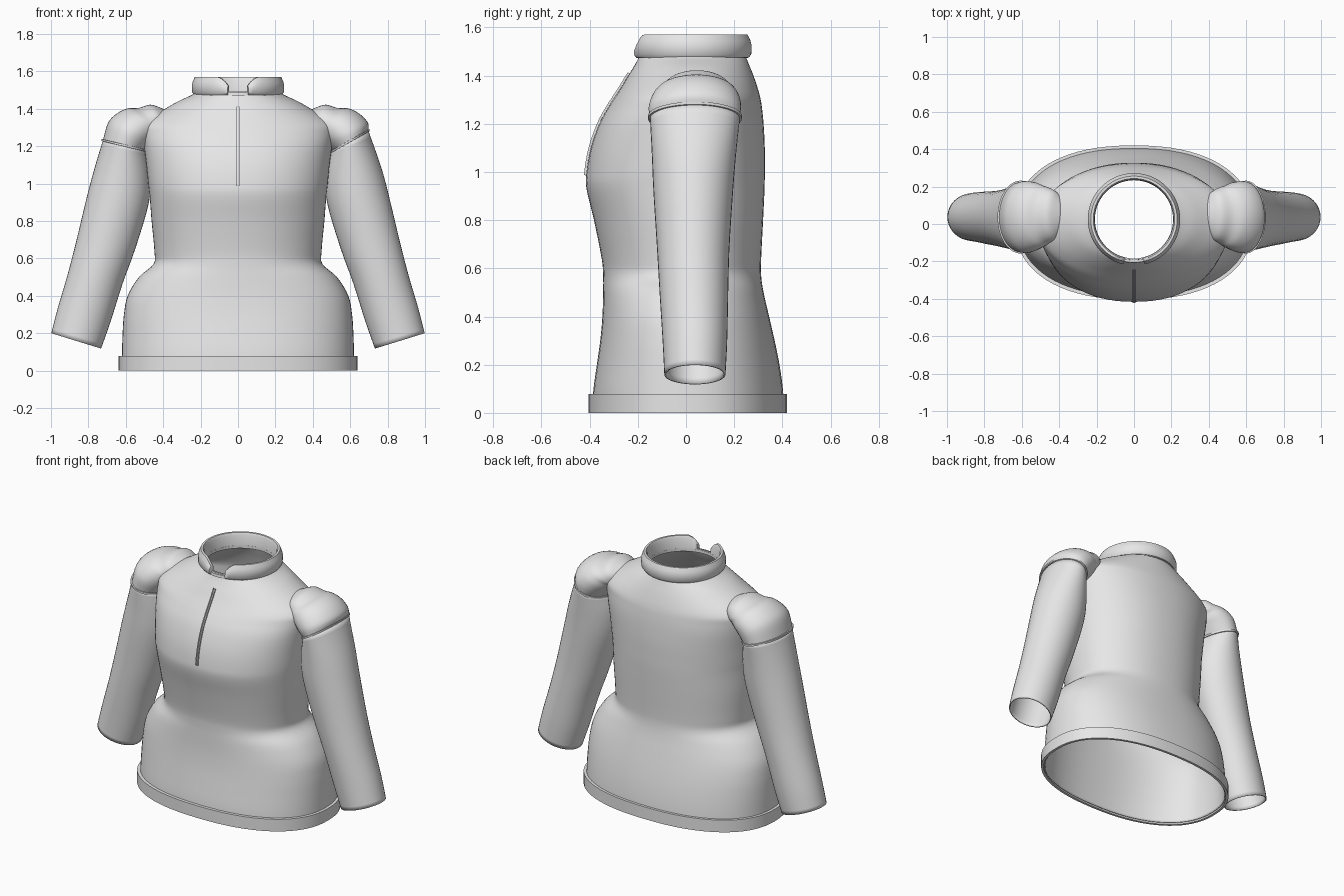
import bpy
import math

if "Cube" in bpy.data.objects:
    bpy.data.objects.remove(bpy.data.objects["Cube"])

fabric = bpy.data.materials.new("light_grey_fabric")
fabric.diffuse_color = (0.8, 0.8, 0.8, 1)
fabric.use_nodes = True
fabric.node_tree.nodes["Principled BSDF"].inputs["Base Color"].default_value = fabric.diffuse_color


def loft(name, rings, closed=True, wrap=False, caps=False, flip=False, thick=0):
    """Skin a list of point rings; wrap joins the last ring to the first."""
    n, m = len(rings[0]), len(rings)
    verts = [p for r in rings for p in r]
    faces = []
    for i in range(m if wrap else m - 1):
        k = (i + 1) % m
        for j in range(n if closed else n - 1):
            q = (j + 1) % n
            faces.append((i * n + j, i * n + q, k * n + q, k * n + j))
    if caps:
        faces.append([i * n for i in range(m)])
        faces.append([i * n + n - 1 for i in reversed(range(m))])
    if flip:
        faces = [tuple(reversed(f)) for f in faces]
    me = bpy.data.meshes.new(name)
    me.from_pydata(verts, [], faces)
    me.materials.append(fabric)
    ob = bpy.data.objects.new(name, me)
    bpy.context.collection.objects.link(ob)
    bpy.ops.object.select_all(action='DESELECT')
    bpy.context.view_layer.objects.active = ob
    ob.select_set(True)
    bpy.ops.object.shade_smooth_by_angle(angle=math.radians(42))
    if thick:
        mod = ob.modifiers.new("cloth_thickness", 'SOLIDIFY')
        mod.thickness = thick
        mod.offset = -1
    return ob


def smooth_keys(keys, steps=4):
    """Catmull-Rom interpolation through rows of numbers."""
    out = []
    for i in range(len(keys) - 1):
        a, b, c, d = (keys[min(max(i + o, 0), len(keys) - 1)] for o in (-1, 0, 1, 2))
        for s in range(steps):
            t = s / steps
            out.append([0.5 * (2 * q + (r - p) * t + (2 * p - 5 * q + 4 * r - w) * t * t
                               + (3 * q - p - 3 * r + w) * t ** 3)
                        for p, q, r, w in zip(a, b, c, d)])
    return out + [list(keys[-1])]


def oval(z, hx, yf, yb, n=2.2, count=72):
    """Rounded body cross-section, given half width, front and back."""
    cy, hy = (yf + yb) / 2, (yb - yf) / 2
    pts = []
    for k in range(count):
        c, s = math.cos(math.tau * k / count), math.sin(math.tau * k / count)
        pts.append((hx * math.copysign(abs(c) ** (2 / n), c),
                    cy + hy * math.copysign(abs(s) ** (2 / n), s), z))
    return pts


# Torso: height, half width, front, back, squareness
body = smooth_keys([
    (0.01, .622, -.39, .408, 2.3), (0.1, .62, -.384, .402, 2.3),
    (0.2, .617, -.37, .388, 2.3), (0.3, .61, -.356, .368, 2.3),
    (0.4, .59, -.347, .345, 2.25), (0.5, .53, -.344, .322, 2.2),
    (0.57, .452, -.344, .312, 2.2), (0.64, .447, -.35, .312, 2.2),
    (0.8, .462, -.382, .32, 2.2), (0.93, .472, -.413, .326, 2.2),
    (1.0, .48, -.413, .327, 2.2), (1.1, .49, -.395, .327, 2.2),
    (1.2, .503, -.36, .322, 2.2), (1.27, .515, -.322, .315, 2.1),
    (1.31, .515, -.296, .308, 2.05), (1.35, .475, -.27, .297, 2),
    (1.4, .39, -.24, .28, 2), (1.44, .32, -.215, .264, 2),
    (1.475, .245, -.197, .25, 2), (1.495, .222, -.192, .242, 2)])
loft("torso", [oval(*r) for r in body], thick=.008)

# Hem band around the bottom
loft("hem_band", [oval(z, .638 - d, -.405 + d, .42 - d, 2.3)
                  for z, d in ((0, 0), (.078, 0), (.078, .022), (0, .016))], wrap=True)

# Stand collar, open at the front with rounded corners
GAP, N = .23, 72
collar = []
for r, h in ((.236, 0), (.246, .15), (.247, .55), (.242, .75), (.231, 1),
             (.218, 1), (.211, .85), (.209, 0)):
    ring = []
    for k in range(N + 1):
        a = GAP + (math.tau - 2 * GAP) * k / N
        edge = min(a, math.tau - a) - GAP
        top = 1.57 - .045 * max(0, 1 - edge / .3) ** 2
        ring.append((r * math.sin(a), .025 - r * math.cos(a), 1.475 + h * (top - 1.475)))
    collar.append(ring)
loft("collar", [list(r) for r in collar], closed=False, wrap=True, caps=True)

# Narrow neck seam bridging the collar opening
loft("neck_seam", [[(r * math.cos(math.tau * k / 64), .025 + r * math.sin(math.tau * k / 64), z)
                    for k in range(64)]
                   for r, z in ((.233, 1.472), (.231, 1.49), (.209, 1.49), (.209, 1.472))],
     wrap=True)


def front_y(z):
    for a, b in zip(body, body[1:]):
        if a[0] <= z <= b[0]:
            return a[2] + (b[2] - a[2]) * (z - a[0]) / (b[0] - a[0])


# Front zip: two raised edges and a recessed centre following the chest
strip = []
for k in range(25):
    z = .985 + .425 * k / 24
    y = front_y(z)
    strip.append([(x, y + d, z + d * -.3) for x, d in
                  ((-.008, .006), (-.008, -.009), (-.003, -.009), (-.002, -.004),
                   (.002, -.004), (.003, -.009), (.008, -.009), (.008, .006))])
loft("front_zip", strip)


def slanted_ring(ox, oz, ix, iz, cy, hy, side, grow=0, shift=0, count=40):
    """Oval whose diameter runs from an outer to an inner (x, z) point."""
    cx, cz = (ox + ix) / 2, (oz + iz) / 2
    dx, dz = (ox - ix) / 2, (oz - iz) / 2
    f = 1 + grow / math.hypot(dx, dz)
    pts = []
    for k in range(count):
        c, s = math.cos(math.tau * k / count), math.sin(math.tau * k / count)
        pts.append((side * (cx + dx * f * c), cy + (hy + grow) * s, cz + dz * f * c + shift))
    return pts


for side, label in ((1, "right"), (-1, "left")):
    # Seam position differs slightly between the two arms
    seam = (.697, 1.283, .50, 1.172, .037, .187) if side > 0 else (.722, 1.232, .49, 1.176, .037, .187)
    # Sleeve tube from cuff to seam: outer x, z, inner x, z, centre y, half depth
    sleeve = smooth_keys([
        (.998, .20, .732, .118, .037, .127), (.965, .33, .68, .265, .037, .134),
        (.912, .51, .617, .465, .033, .142), (.863, .70, .548, .655, .03, .15),
        (.808, .93, .476, .90, .03, .165), (.765, 1.09, .468, 1.06, .033, .175), seam])
    loft(label + "_sleeve", [slanted_ring(*r, side) for r in sleeve], flip=side < 0, thick=.007)

    # Puffed shoulder cap above the seam, running into the torso
    cap = smooth_keys([
        seam, (.695, 1.325, .46, 1.21, .037, .192), (.65, 1.373, .43, 1.24, .04, .183),
        (.59, 1.402, .41, 1.26, .042, .165), (.53, 1.405, .395, 1.27, .045, .15),
        (.47, 1.422, .38, 1.29, .045, .13), (.42, 1.408, .365, 1.30, .045, .10),
        (.37, 1.385, .35, 1.31, .045, .06)])
    loft(label + "_shoulder_cap", [slanted_ring(*r, side) for r in cap], flip=side < 0)

    # Thin raised piping along the seam
    loft(label + "_seam_piping",
         [slanted_ring(*seam, side, g, s) for g, s in
          ((-.004, -.007), (.008, -.006), (.008, .005), (-.004, .006))],
         wrap=True, flip=side < 0)
